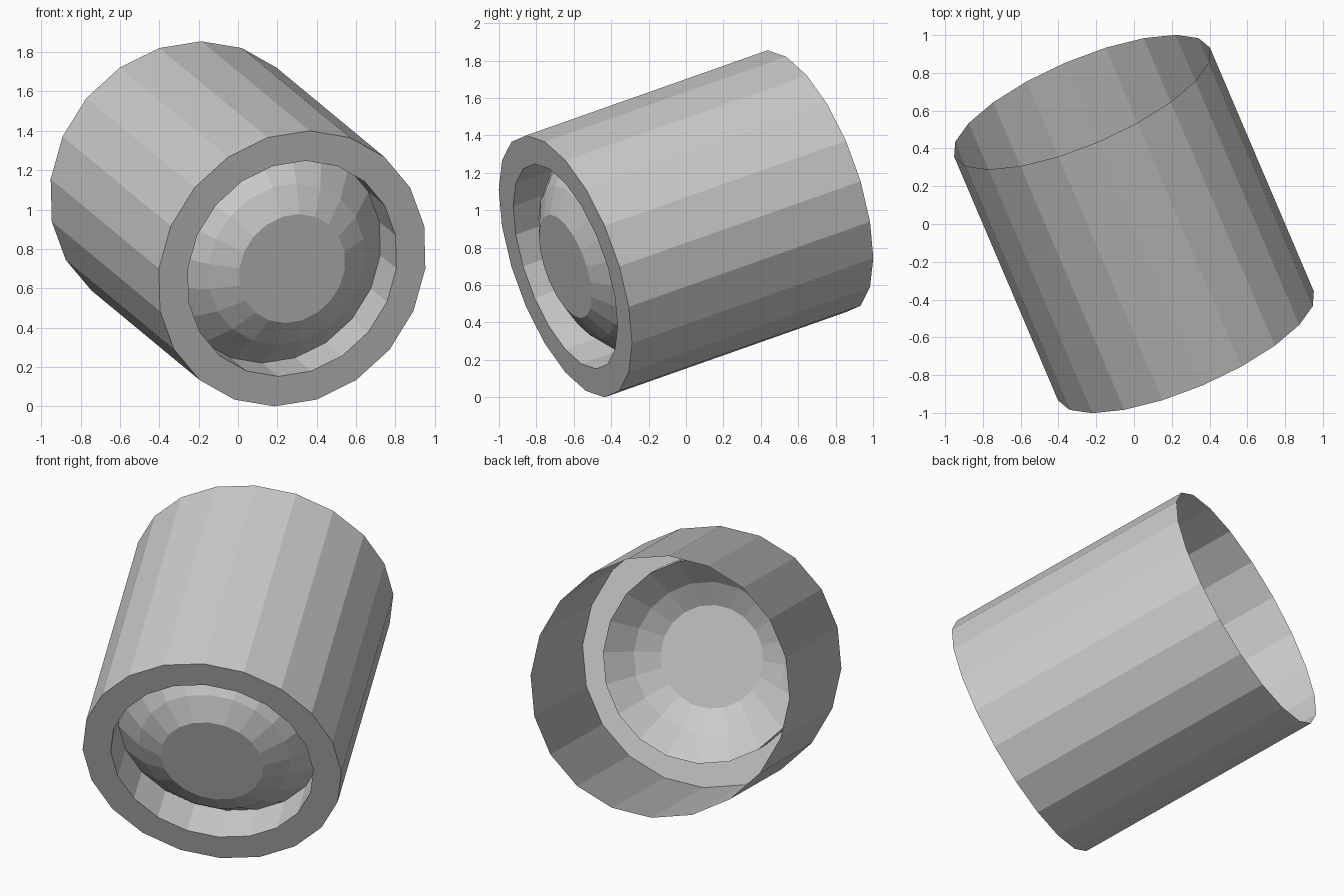
import bpy, bmesh, math
from mathutils import Vector, Matrix

if "Cube" in bpy.data.objects:
    bpy.data.objects.remove(bpy.data.objects["Cube"])

SIDES = 20
FRONT = Vector((0.275, -0.645, 0.70))
BACK = Vector((-0.275, 0.645, 1.155))

# Tilted frame: local x leans up, local z runs from the front rim to the back
axis = (BACK - FRONT).normalized()
up = (Vector((0, 0, 1)) - axis * axis.z).normalized()
side = axis.cross(up)
frame = Matrix.Translation(FRONT) @ Matrix((up, side, axis)).transposed().to_4x4()
length = (BACK - FRONT).length


def lathe(name, profile, cap=False):
    """Revolve (radius, depth) points around the tilted axis, flat shaded."""
    bm = bmesh.new()
    rings = []
    for r, t in profile:
        rings.append([bm.verts.new((r * math.cos(a), r * math.sin(a), t))
                      for a in (2 * math.pi * i / SIDES for i in range(SIDES))])
    for a, b in zip(rings, rings[1:]):
        for i in range(SIDES):
            j = (i + 1) % SIDES
            bm.faces.new((a[i], a[j], b[j], b[i]))
    if cap:
        bm.faces.new(rings[-1])
    mesh = bpy.data.meshes.new(name)
    bm.to_mesh(mesh)
    bm.free()
    obj = bpy.data.objects.new(name, mesh)
    obj.matrix_world = frame
    bpy.context.collection.objects.link(obj)
    return obj


# Thin outer tube open at the back, flat front rim and recessed inner wall
lathe("housing", [(0.736, length), (0.736, 0), (0.576, 0), (0.576, 0.22)][::-1])

# Faceted dome bulging forward inside the recess, with a flat centre
lathe("lens", [(0.576, 0.22), (0.43, 0.075), (0.291, 0.0)], cap=True)
